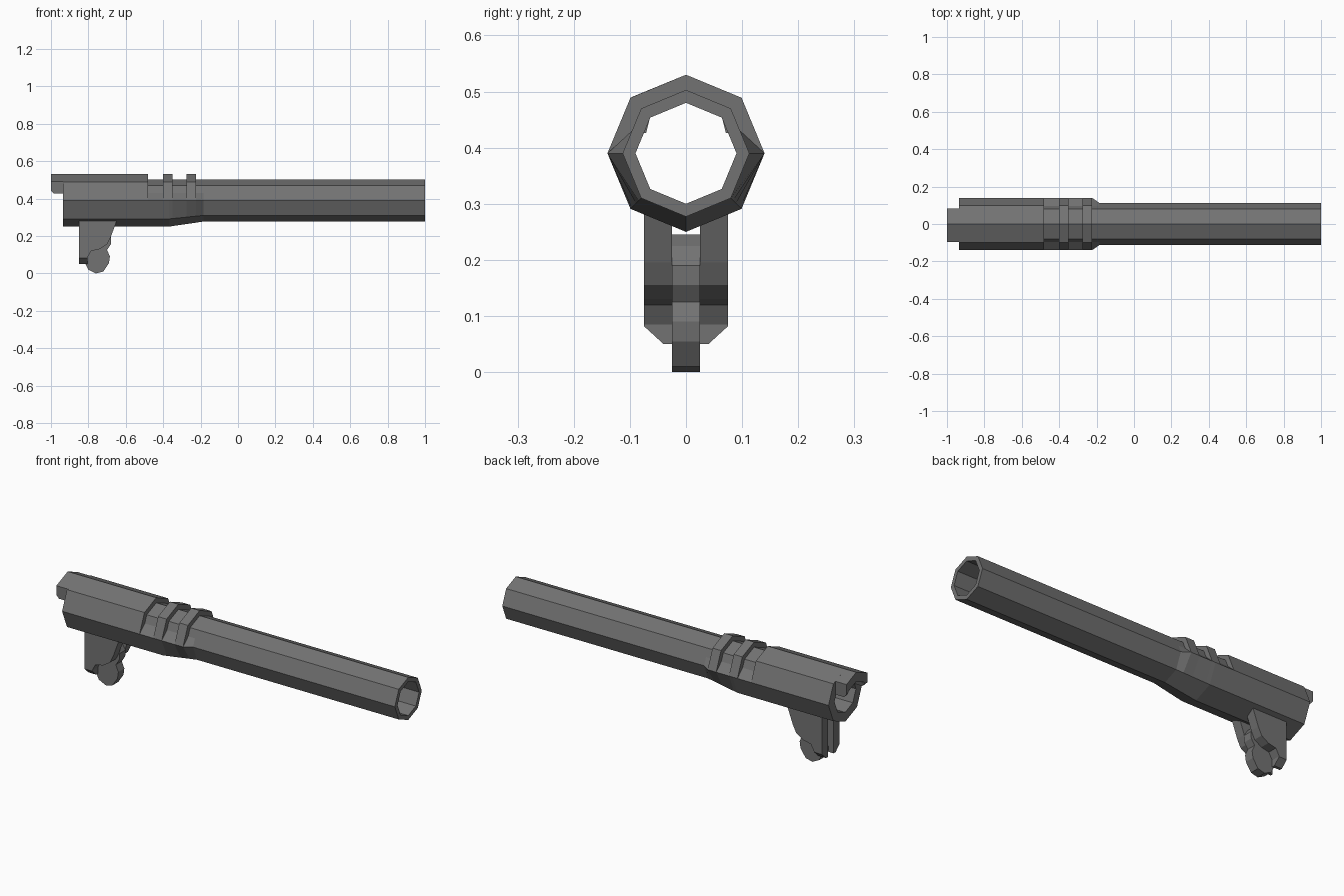
import bpy, bmesh, math
from mathutils import Vector

if "Cube" in bpy.data.objects:
    bpy.data.objects.remove(bpy.data.objects["Cube"])

steel = bpy.data.materials.new("dark steel")
steel.diffuse_color = (0.17, 0.17, 0.17, 1)
steel.use_nodes = True
steel.node_tree.nodes["Principled BSDF"].inputs["Base Color"].default_value = steel.diffuse_color

CZ = 0.39                                   # bore axis height
BIG, SMALL, BORE = 0.14, 0.113, 0.09        # breech, barrel and bore radii
S = math.sqrt(0.5)


def finish(name, bm):
    bmesh.ops.remove_doubles(bm, verts=bm.verts, dist=1e-5)
    bmesh.ops.recalc_face_normals(bm, faces=bm.faces)
    me = bpy.data.meshes.new(name)
    bm.to_mesh(me)
    bm.free()
    me.materials.append(steel)
    ob = bpy.data.objects.new(name, me)
    bpy.context.collection.objects.link(ob)
    return ob


def loft(bm, rings, closed):
    """Skin a list of equal rings; closed joins the last ring to the first."""
    vs = [[bm.verts.new(p) for p in r] for r in rings]
    n = len(vs[0])
    for i in range(len(vs) if closed else len(vs) - 1):
        a, b = vs[i], vs[(i + 1) % len(vs)]
        for j in range(n):
            k = (j + 1) % n
            bm.faces.new((a[j], a[k], b[k], b[j]))
    if not closed:
        bm.faces.new(vs[0])
        bm.faces.new(vs[-1])


def ring(x, top, side, low):
    """Octagon section, one extra point on each upper flank at the groove end."""
    flank = 0.04
    fy = top - flank * (1 - S) / S
    half = [(top * S, top * S), (fy, flank), (side, 0), (low * S, -low * S)]
    pts = [(0, top)] + half + [(0, -low)] + [(-y, z) for y, z in reversed(half)]
    return [(x, y, CZ + z) for y, z in pts]


def taper(x, x0, x1):
    t = min(max((x - x0) / (x1 - x0), 0), 1)
    return BIG + (SMALL - BIG) * t


# Barrel: stepped upper half for the locking ribs, tapering lower half
stations = [(-0.935, BIG), (-0.48, BIG), (-0.48, SMALL), (-0.40, SMALL),
            (-0.40, BIG), (-0.37, BIG), (-0.35, BIG), (-0.35, SMALL),
            (-0.275, SMALL), (-0.275, BIG), (-0.225, BIG), (-0.225, SMALL),
            (-0.185, SMALL), (1.0, SMALL)]
rings = [ring(x, r, taper(x, -0.225, -0.185), taper(x, -0.37, -0.185))
         for x, r in stations]
rings += [ring(x, BORE, BORE, BORE) for x in (1.0, -0.935)]
bm = bmesh.new()
loft(bm, rings, True)
bmesh.ops.dissolve_degenerate(bm, edges=bm.edges, dist=1e-5)
finish("barrel", bm)


# Breech hood: arched tongue at the rear, lower rear edge chamfered
def hood_ring(x, low):
    yl, yr = -0.095, 0.082
    pts = [(yl, low), (yl, 0.491), (0, 0.53), (yr, 0.496), (yr, low),
           (0.071, low), (0.064, 0.454), (0, 0.48), (-0.064, 0.454), (-0.071, low)]
    return [(x, y, z) for y, z in pts]


bm = bmesh.new()
loft(bm, [hood_ring(-1.0, 0.442), hood_ring(-0.985, 0.426), hood_ring(-0.93, 0.426)], False)
finish("breech_hood", bm)


def prism(bm, outline, y0, y1):
    loft(bm, [[(x, y, z) for x, z in outline] for y in (y0, y1)], False)


# Lug: two cheeks with a slot between, outer lower corners cut off
cheek = [(-0.85, 0.285), (-0.85, 0.05), (-0.805, 0.05), (-0.805, 0.085),
         (-0.785, 0.12), (-0.74, 0.13), (-0.70, 0.155), (-0.68, 0.195),
         (-0.647, 0.285)]
for side, name in ((1, "lug_cheek_left"), (-1, "lug_cheek_right")):
    bm = bmesh.new()
    prism(bm, cheek, side * 0.025, side * 0.075)
    cut = bmesh.ops.bisect_plane(bm, geom=bm.verts[:] + bm.edges[:] + bm.faces[:],
                                 plane_co=Vector((0, side * 0.075, 0.082)),
                                 plane_no=Vector((0, side * 0.032, -0.035)),
                                 clear_outer=True)
    edges = [e for e in cut["geom_cut"] if isinstance(e, bmesh.types.BMEdge)]
    bmesh.ops.holes_fill(bm, edges=edges)
    finish(name, bm)

# Swinging link: two round ends joined by a waist
link = [(-0.76, 0.0), (-0.72, 0.01), (-0.69, 0.055), (-0.685, 0.09),
        (-0.70, 0.125), (-0.68, 0.155), (-0.678, 0.19), (-0.70, 0.225),
        (-0.73, 0.245), (-0.77, 0.235), (-0.795, 0.20), (-0.795, 0.15),
        (-0.815, 0.11), (-0.82, 0.06), (-0.80, 0.02)]
bm = bmesh.new()
prism(bm, link, -0.025, 0.025)
finish("link", bm)
